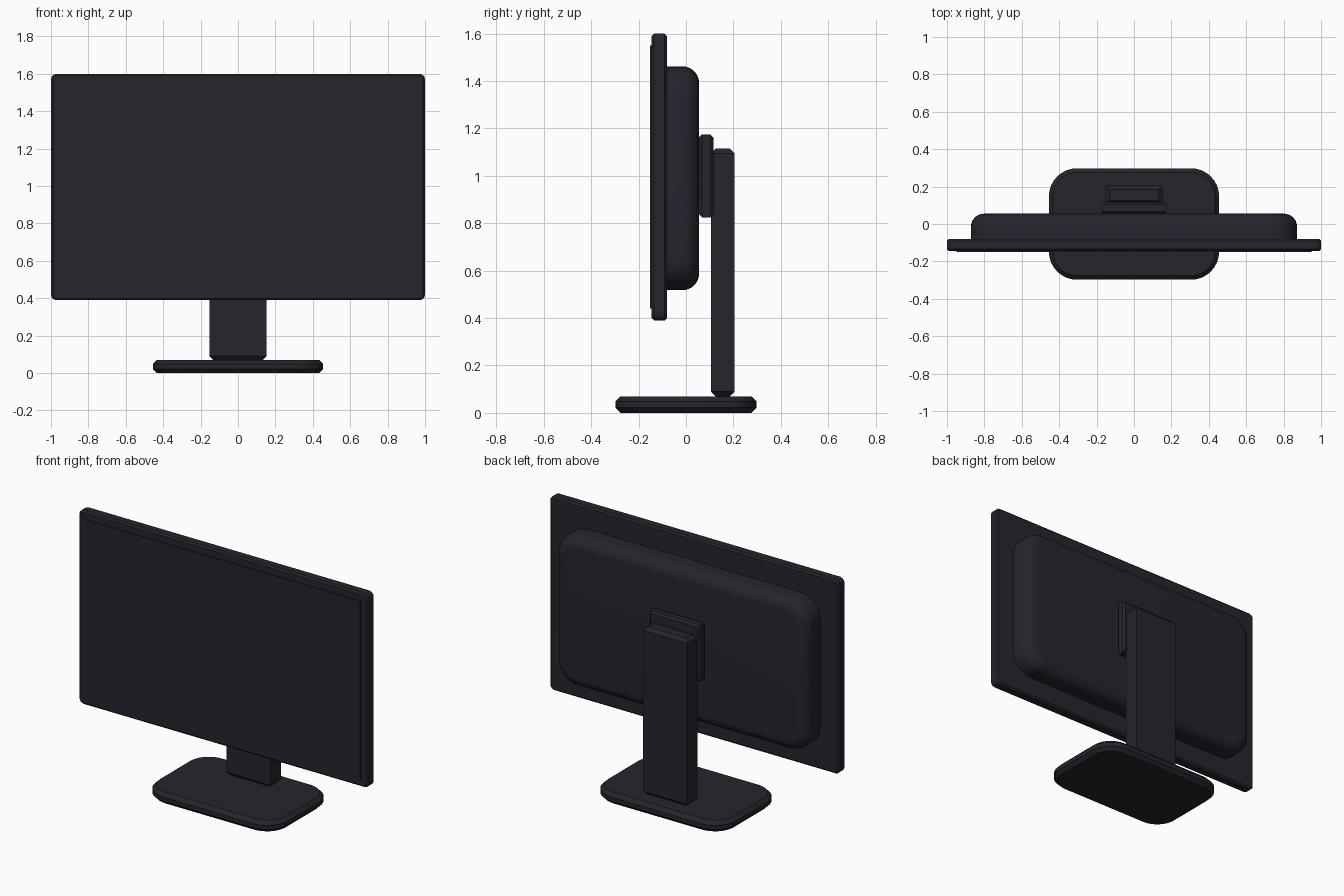
import bpy
import bmesh
from math import sin, cos, pi, radians

default = bpy.data.objects.get("Cube")
if default:
    bpy.data.objects.remove(default, do_unlink=True)

COLOR = (0.018, 0.018, 0.027, 1)
charcoal = bpy.data.materials.new("charcoal_plastic")
charcoal.use_nodes = True
charcoal.diffuse_color = COLOR
charcoal.node_tree.nodes["Principled BSDF"].inputs["Base Color"].default_value = COLOR


def outline(half_u, half_v, radius, steps):
    """Rounded rectangle, counter-clockwise."""
    points = []
    for quarter, (su, sv) in enumerate([(1, 1), (-1, 1), (-1, -1), (1, -1)]):
        for i in range(steps + 1):
            a = (quarter + (i / steps if steps else 0.5)) * pi / 2
            r = radius if steps else 0
            points.append((su * (half_u - r) + r * cos(a),
                           sv * (half_v - r) + r * sin(a)))
    return points


def slab(name, axis, center, half, layers, radius=0.0, steps=0):
    """Stack inset outlines along an axis; layers are (depth, inset)."""
    bm = bmesh.new()
    rings = []
    for depth, inset in layers:
        ring = []
        for u, v in outline(half[0] - inset, half[1] - inset,
                            max(radius - inset, 0.004), steps):
            u, v = u + center[0], v + center[1]
            ring.append(bm.verts.new((u, v, depth) if axis == "Z" else (u, depth, v)))
        rings.append(ring)
    for low, high in zip(rings, rings[1:]):
        for i in range(len(low)):
            j = (i + 1) % len(low)
            bm.faces.new((low[i], low[j], high[j], high[i]))
    bm.faces.new(rings[0])
    bm.faces.new(rings[-1])
    bmesh.ops.recalc_face_normals(bm, faces=bm.faces)
    mesh = bpy.data.meshes.new(name)
    bm.to_mesh(mesh)
    bm.free()
    mesh.materials.append(charcoal)
    obj = bpy.data.objects.new(name, mesh)
    bpy.context.collection.objects.link(obj)
    return obj


def chamfered(start, end, cut):
    return [(start, cut), (start + cut, 0), (end - cut, 0), (end, cut)]


# Display frame and the thin raised screen panel
slab("display_frame", "Y", (0, 0.995), (1, 0.605),
     chamfered(-0.145, -0.08, 0.01), radius=0.03, steps=3)
slab("screen_panel", "Y", (0, 0.995), (0.95, 0.555),
     [(-0.151, 0), (-0.144, 0)])

# Rear housing with a rounded back edge
FILLET = 0.07
arc = [i * pi / 16 for i in range(9)]
housing = slab("rear_housing", "Y", (0, 0.99), (0.872, 0.472),
               [(-0.085, 0)] + [(0.055 - FILLET * (1 - sin(a)), FILLET * (1 - cos(a)))
                                for a in arc],
               radius=0.14, steps=8)

# Mounting block and stand column
slab("mount_block", "Y", (0, 1.0), (0.175, 0.175), chamfered(0.055, 0.115, 0.012))
slab("stand_column", "Z", (0, 0.155), (0.152, 0.05), chamfered(0.07, 1.115, 0.02))

# Base foot
base = slab("base_foot", "Z", (0, 0), (0.455, 0.298),
            chamfered(0, 0.07, 0.022), radius=0.15, steps=8)

# Smooth the curved parts, keeping hard edges
bpy.ops.object.select_all(action="DESELECT")
for obj in (housing, base):
    obj.select_set(True)
bpy.context.view_layer.objects.active = housing
bpy.ops.object.shade_smooth_by_angle(angle=radians(30))
